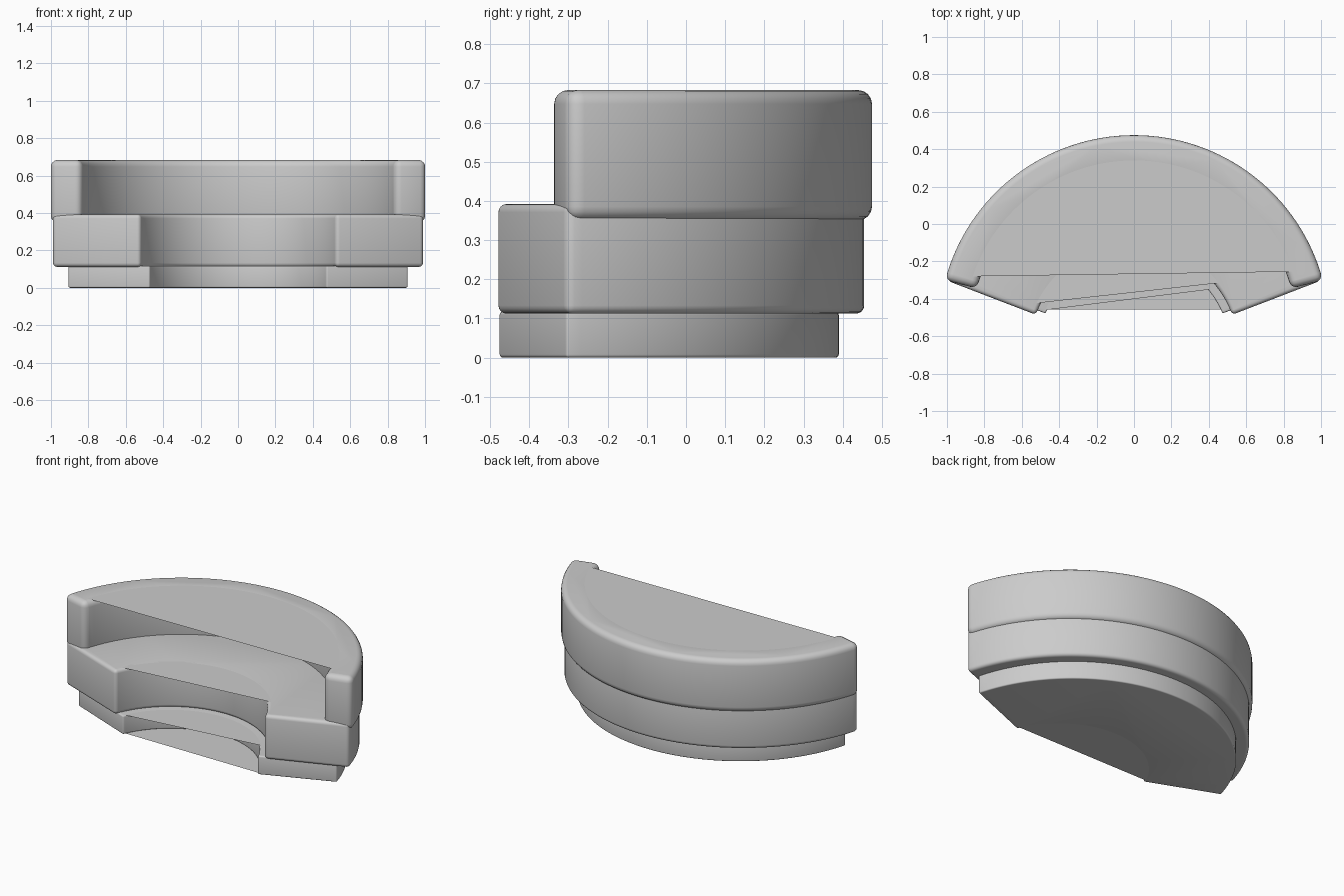
import bpy
import bmesh
import math

cube = bpy.data.objects.get("Cube")
if cube:
    bpy.data.objects.remove(cube, do_unlink=True)

grey = bpy.data.materials.new("plain_grey")
grey.use_nodes = True
GREY = (0.6, 0.6, 0.6, 1)
grey.diffuse_color = GREY
grey.node_tree.nodes["Principled BSDF"].inputs["Base Color"].default_value = GREY


def arc(cy, r, y_left, y_right, n=64):
    """Points from the -x end to the +x end of an arc centred on (0, cy)."""
    a = -math.acos((y_left - cy) / r)
    b = math.acos((y_right - cy) / r)
    return [(r * math.sin(a + (b - a) * i / n), cy + r * math.cos(a + (b - a) * i / n))
            for i in range(n + 1)]


def make_object(name, bm):
    mesh = bpy.data.meshes.new(name)
    bm.to_mesh(mesh)
    bm.free()
    obj = bpy.data.objects.new(name, mesh)
    bpy.context.collection.objects.link(obj)
    mesh.materials.append(grey)
    return obj


def flat_face(bm, points, z):
    return bm.faces.new([bm.verts.new((x, y, z)) for x, y in points])


def tier(name, z0, z1, outer, inner, bevel):
    """Crescent block with rounded edges; outer and inner are (centre, radius, end y)."""
    (co, ro, yo), (ci, ri, yi) = outer, inner
    bm = bmesh.new()
    base = flat_face(bm, arc(co, ro, yo, yo) + arc(ci, ri, yi, yi)[::-1], z0)
    ext = bmesh.ops.extrude_face_region(bm, geom=[base])
    top = [v for v in ext["geom"] if isinstance(v, bmesh.types.BMVert)]
    bmesh.ops.translate(bm, verts=top, vec=(0, 0, z1 - z0))
    bmesh.ops.recalc_face_normals(bm, faces=bm.faces)
    obj = make_object(name, bm)
    mod = obj.modifiers.new("rounded_edges", "BEVEL")
    mod.width = bevel
    mod.segments = 4
    mod.limit_method = "ANGLE"
    mod.angle_limit = math.radians(35)
    bpy.context.view_layer.objects.active = obj
    obj.select_set(True)
    bpy.ops.object.modifier_apply(modifier=mod.name)
    bpy.ops.object.shade_smooth_by_angle(angle=math.radians(35))
    obj.select_set(False)


def web(name, z, cy, r, y_left, y_right):
    """Flat sheet closing the hollow of a crescent."""
    bm = bmesh.new()
    flat_face(bm, arc(cy, r, y_left, y_right)[::-1], z)
    make_object(name, bm)


# Three stacked crescent tiers
tier("top_tier", 0.35, 0.683, (-0.57, 1.045, -0.3), (-0.57, 0.87, -0.345), 0.04)
tier("middle_tier", 0.112, 0.392, (-0.575, 1.03, -0.305), (-0.68, 0.56, -0.485), 0.033)
tier("bottom_tier", 0, 0.117, (-0.55, 0.94, -0.305), (-0.68, 0.515, -0.478), 0.008)

# Flat sheets across the hollows, and the floor
web("top_sheet", 0.683, -0.57, 0.91, -0.28, -0.255)
web("middle_sheet", 0.392, -0.68, 0.593, -0.425, -0.314)
web("bottom_sheet", 0.117, -0.68, 0.523, -0.46, -0.35)
web("floor_sheet", 0, -0.68, 0.523, -0.457, -0.457)
